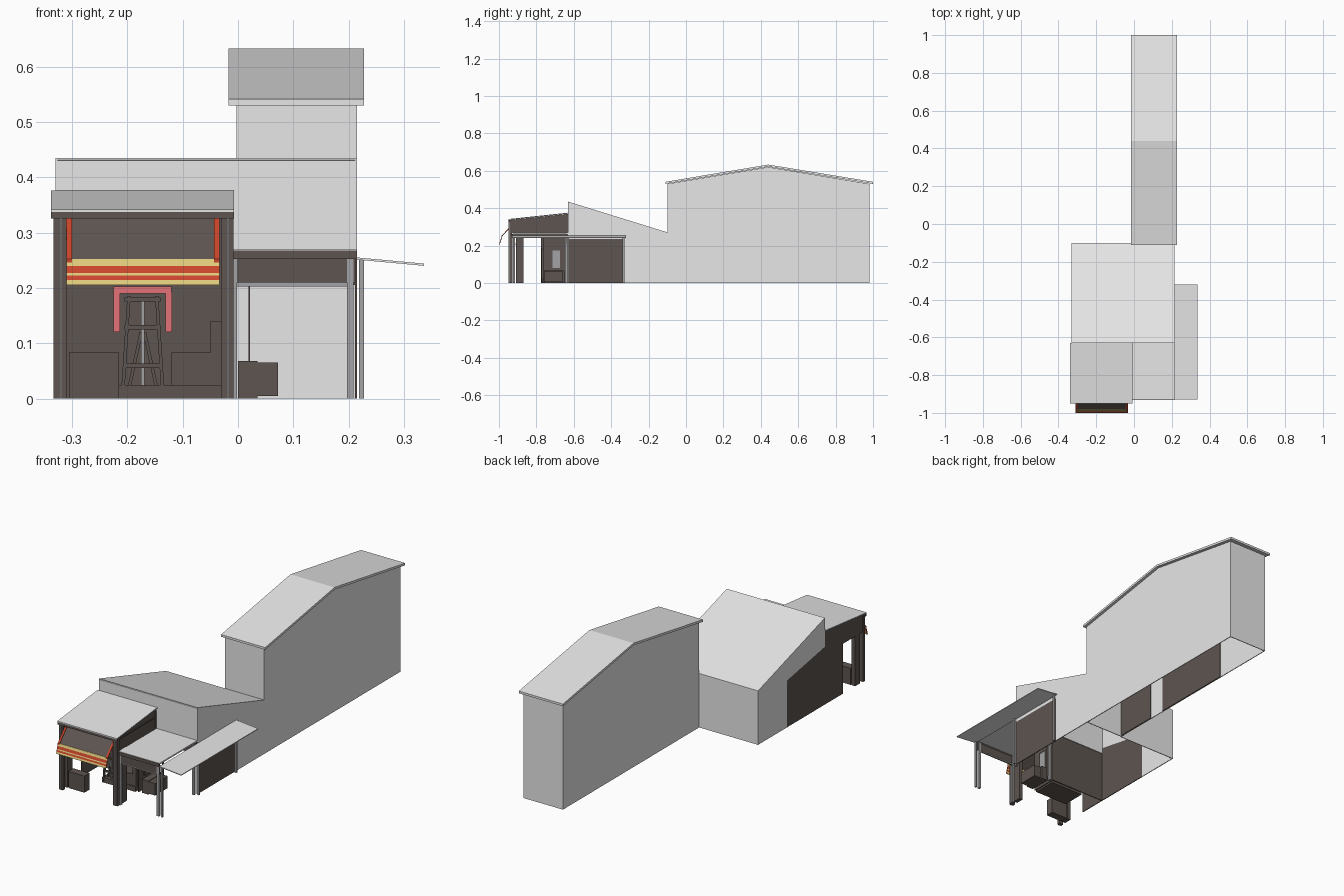
import bpy, bmesh
from mathutils import Vector

cube = bpy.data.objects.get("Cube")
if cube:
    bpy.data.objects.remove(cube, do_unlink=True)


def material(name, r, g, b):
    m = bpy.data.materials.new(name)
    m.use_nodes = True
    m.diffuse_color = (r, g, b, 1)
    m.node_tree.nodes["Principled BSDF"].inputs["Base Color"].default_value = (r, g, b, 1)
    return m


LIGHT = material("light grey", .8, .8, .8)
DARK = material("dark brown", .11, .09, .08)
GREY = material("post grey", .37, .37, .38)
RED = material("awning red", .6, .06, .025)
YELLOW = material("awning yellow", .75, .6, .2)
PINK = material("pink frame", .78, .17, .19)


def prism(name, pts, a, b, mat, axis="x"):
    """Extrude a (y, z) profile along x, or an (x, z) profile along y."""
    bm = bmesh.new()
    place = (lambda p, t: (t, p[0], p[1])) if axis == "x" else (lambda p, t: (p[0], t, p[1]))
    face = bm.faces.new([bm.verts.new(place(p, a)) for p in pts])
    ext = bmesh.ops.extrude_face_region(bm, geom=[face])
    shift = Vector(place((0, 0), b - a))
    for v in ext["geom"]:
        if isinstance(v, bmesh.types.BMVert):
            v.co += shift
    bmesh.ops.recalc_face_normals(bm, faces=bm.faces)
    mesh = bpy.data.meshes.new(name)
    bm.to_mesh(mesh)
    bm.free()
    mesh.materials.append(mat)
    ob = bpy.data.objects.new(name, mesh)
    bpy.context.collection.objects.link(ob)
    return ob


def box(name, x0, x1, y0, y1, z0, z1, mat):
    return prism(name, [(y0, z0), (y1, z0), (y1, z1), (y0, z1)], x0, x1, mat)


def slab(name, path, thick, a, b, mat, axis="x"):
    """Sheet following a path, thickened downwards."""
    under = [(u, z - thick) for u, z in reversed(path)]
    return prism(name, path + under, a, b, mat, axis)


T = .004                      # wall thickness
L, M, R = -.33, -.003, .215   # left edge, hall edge, right edge
FRONT, MID, BACK, RIDGE = -.63, -.10, .98, .44

# Tall rear hall
gable = [(MID, 0), (BACK, 0), (BACK, .53), (RIDGE, .62), (MID, .53)]
prism("hall_wall_left", gable, M, M + T, LIGHT)
prism("hall_wall_right", gable, R - T, R, LIGHT)
box("hall_wall_front", M, R, MID, MID + T, 0, .53, LIGHT)
box("hall_wall_back", M, R, BACK - T, BACK, 0, .53, LIGHT)
slab("hall_roof", [(-.11, .541), (RIDGE, .633), (1.0, .541)], .011, -.017, .228, LIGHT)
for y0, y1 in ((-.09, .13), (.22, .65)):
    box("hall_inner_panel", M + T, M + 2 * T, y0, y1, 0, .2, DARK)

# Middle building: dark lower side panels, light walls above
for side, x0, top in (("left", L, .29), ("right", R - T, .235)):
    prism("side_panel_" + side, [(FRONT, 0), (-.33, 0), (-.33, .235), (FRONT, top)],
          x0, x0 + T, DARK)
    prism("side_wall_" + side, [(-.33, 0), (MID, 0), (MID, .268), (FRONT, .432),
                                (FRONT, top), (-.33, .235)], x0, x0 + T, LIGHT)
box("middle_back_wall", L, M, MID - T, MID, 0, .268, LIGHT)
slab("middle_roof", [(FRONT, .435), (MID, .271)], T, L, R, LIGHT)
box("middle_front_wall_upper", L, R, FRONT, FRONT + T, .26, .43, LIGHT)
box("middle_front_wall_lower", L, -.012, FRONT - T, FRONT, 0, .36, DARK)

# Front porch
slab("porch_roof", [(-.95, .342), (FRONT, .376)], .005, -.338, -.007, LIGHT)
box("porch_fascia", -.338, -.007, -.95, -.94, .325, .34, DARK)
for side, x0 in (("left", L), ("right", -.028)):
    prism("porch_side_band_" + side, [(-.945, .25), (FRONT, .25), (FRONT, .37), (-.945, .337)],
          x0, x0 + .012, DARK)
    box("porch_front_post_" + side, x0 - .003, x0 + .02, -.945, -.928, 0, .33, DARK)
    box("porch_rear_post_" + side, x0, x0 + .02, -.91, -.87, 0, .27, DARK)
    box("porch_post_strip_" + side, x0 + .008, x0 + .012, -.948, -.945, 0, .325, GREY)
box("porch_left_wall", L, L + T, -.775, FRONT, 0, .27, DARK)
box("porch_right_wall", -.02, -.016, -.765, -.645, 0, .25, DARK)
box("wall_hatch_frame", -.016, -.01, -.725, -.665, .07, .185, DARK)
box("wall_hatch", -.01, -.007, -.715, -.675, .08, .175, GREY)
box("porch_ceiling", L, -.012, -.94, FRONT, .325, .33, DARK)
box("front_counter", -.305, -.215, -.91, -.87, 0, .083, DARK)
box("rear_counter", -.12, -.03, -.765, -.65, .02, .083, DARK)
box("floor_sill", -.215, -.03, -.77, -.65, 0, .025, DARK)
box("shelf", -.05, -.03, -.765, -.74, .08, .14, DARK)

# Folding stand inside the porch, framed by a pink arch
for s in (-1, 1):
    c = -.172
    prism("stand_leg", [(c + s * .04, 0), (c + s * .034, 0), (c + s * .022, .185),
                        (c + s * .028, .185)], -.772, -.76, DARK, "y")
    prism("stand_brace", [(c + s * .03, .01), (c + s * .024, .01), (c, .12), (c + s * .006, .12)],
          -.755, -.745, DARK, "y")
    box("arch_side", c - .006 + s * .047, c + .006 + s * .047, -.765, -.757, .12, .192, PINK)
box("arch_top", -.225, -.12, -.765, -.757, .19, .203, PINK)
for z in (.055, .125, .175):
    box("stand_rung", -.205, -.14, -.77, -.762, z, z + .008, DARK)
box("stand_pole", -.175, -.169, -.76, -.754, .01, .18, GREY)

# Sloping awning with a striped valance
A0, A1 = -.31, -.033
slab("awning", [(-.985, .25), (-.915, .325)], .003, A0, A1, DARK)
for x0 in (A0, A1 - .01):
    slab("awning_edge", [(-.987, .252), (-.917, .327)], .006, x0, x0 + .01, RED)
levels = [.205, .214, .222, .227, .24, .252]
for i, (z0, z1) in enumerate(zip(levels, levels[1:])):
    y0, y1 = (-1.0 + (z - .205) * .32 for z in (z0, z1))
    prism("valance_stripe", [(y0, z0), (y0 + .004, z0), (y1 + .004, z1), (y1, z1)],
          A0, A1, RED if i % 2 else YELLOW)

# Flat-roofed bay beside the porch
box("bay_roof", -.012, R, -.93, FRONT, .263, .27, LIGHT)
box("bay_roof_edge", -.012, R, -.932, -.925, .252, .268, DARK)
box("bay_fascia", -.005, R - .002, -.925, -.918, .21, .252, DARK)
box("bay_rear_beam", -.005, R, FRONT - .01, FRONT, .205, .262, DARK)
box("bay_lintel", -.002, .2, -.92, -.912, .203, .21, GREY)
for x in (-.008, .203):
    for y in (-.92, -.64):
        box("bay_post", x - .006, x + .006, y - .006, y + .006, 0, .255, GREY)
box("bay_door_edge", .019, .022, FRONT, FRONT + .01, 0, .205, DARK)
box("bay_bench", 0, .035, -.76, -.65, 0, .068, DARK)
box("bay_crate", .035, .072, -.76, -.66, .005, .065, DARK)

# Side canopy on slim posts
slab("side_canopy", [(.215, .255), (.336, .244)], .004, -.93, -.32, LIGHT, "y")
for y in (-.92, -.63, -.335):
    box("canopy_post", .219, .228, y - .005, y + .005, 0, .251, GREY)
